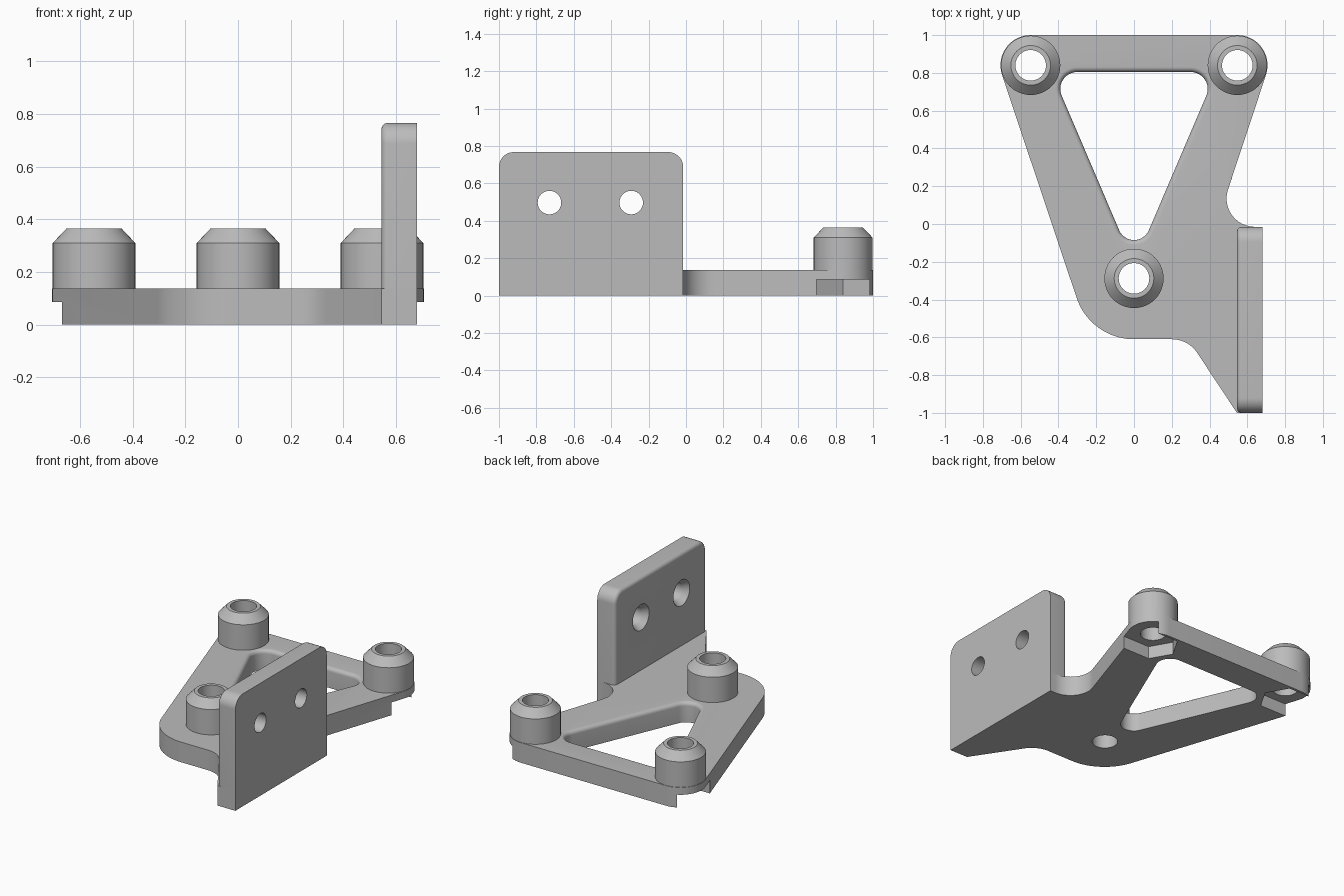
import bpy
import bmesh
from math import sin, cos, radians, pi

if "Cube" in bpy.data.objects:
    bpy.data.objects.remove(bpy.data.objects["Cube"])

grey = bpy.data.materials.new("matte_grey")
grey.use_nodes = True
grey.diffuse_color = (0.5, 0.5, 0.5, 1)
grey.node_tree.nodes["Principled BSDF"].inputs["Base Color"].default_value = (0.5, 0.5, 0.5, 1)

PLATE_H = 0.137
REAR_X, REAR_Y = 0.547, 0.84
FRONT_Y = -0.288
BOSSES = {"rear_right_boss": (-REAR_X, REAR_Y),
          "rear_left_boss": (REAR_X, REAR_Y),
          "front_boss": (0, FRONT_Y)}
HOLE_R = 0.081


def arc(cx, cy, r, start, end, n=16):
    """Points along an arc, angles in degrees."""
    angles = [radians(start + (end - start) * i / n) for i in range(n + 1)]
    return [(cx + r * cos(a), cy + r * sin(a)) for a in angles]


def loft(name, rings, closed=False):
    """Skin equal-length rings of 3D points; cap the ends or close the loop."""
    bm = bmesh.new()
    loops = [[bm.verts.new(p) for p in ring] for ring in rings]
    pairs = list(zip(loops, loops[1:])) + ([(loops[-1], loops[0])] if closed else [])
    for a, b in pairs:
        for i in range(len(a)):
            j = (i + 1) % len(a)
            bm.faces.new((a[i], a[j], b[j], b[i]))
    if not closed:
        bm.faces.new(loops[0])
        bm.faces.new(loops[-1])
    bmesh.ops.recalc_face_normals(bm, faces=bm.faces)
    mesh = bpy.data.meshes.new(name)
    bm.to_mesh(mesh)
    bm.free()
    mesh.materials.append(grey)
    obj = bpy.data.objects.new(name, mesh)
    bpy.context.collection.objects.link(obj)
    return obj


def prism(name, outline, z0, z1):
    return loft(name, [[(x, y, z) for x, y in outline] for z in (z0, z1)])


def cut(obj, cutters):
    """Subtract the cutters, apply, and remove them."""
    bpy.context.view_layer.objects.active = obj
    for c in cutters:
        mod = obj.modifiers.new("cut", "BOOLEAN")
        mod.operation, mod.solver, mod.object = "DIFFERENCE", "EXACT", c
        bpy.ops.object.modifier_apply(modifier=mod.name)
        bpy.data.objects.remove(c)


def smooth(obj):
    bpy.ops.object.select_all(action="DESELECT")
    obj.select_set(True)
    bpy.context.view_layer.objects.active = obj
    bpy.ops.object.shade_smooth_by_angle(angle=radians(30))


# Base plate outline, counter-clockwise from the rear left corner
outline = (arc(REAR_X, REAR_Y, 0.16, -18.4, 90)
           + arc(-REAR_X, REAR_Y, 0.16, 90, 198.4)
           + arc(0, -0.29, 0.32, 198.4, 270, 20)
           + arc(0.2, -0.772, 0.162, 90, 35)
           + [(0.545, -1), (0.68, -1), (0.68, -0.015)]
           + arc(0.64, 0.135, 0.15, 270, 161.6))
plate = prism("base_plate", outline, 0, PLATE_H)


# Triangular window with a rounded upper rim
def window(r, z):
    pts = (arc(0.3, 0.715, r, -22.8, 90) + arc(-0.3, 0.715, r, 90, 202.8)
           + arc(0, 0, r - 0.005, 202.8, 337.2))
    return [(x, y, z) for x, y in pts]


RIM = 0.026
rings = [window(0.09, -0.1)]
for k in range(7):
    a = k / 6 * pi / 2
    rings.append(window(0.09 + RIM * (1 - cos(a)), PLATE_H - RIM * (1 - sin(a))))
rings.append(window(0.09 + RIM, 0.3))
cutters = [loft("window_cutter", rings)]

# Screw holes, and nut slots that open at the sides
for x, y in BOSSES.values():
    cutters.append(prism("hole_cutter", arc(x, y, HOLE_R, 0, 352.5, 47), -0.1, 0.3))
for s in (-1, 1):
    half = 0.142
    slot = [(-0.164, 0), (-0.082, -half), (0.3, -half), (0.3, half), (-0.082, half)]
    cutters.append(prism("nut_cutter", [(s * (REAR_X + u), REAR_Y + v) for u, v in slot],
                         -0.1, 0.087))
cut(plate, cutters)
smooth(plate)

# Hollow bosses with a tapered top
profile = [(HOLE_R, PLATE_H), (0.157, PLATE_H), (0.157, 0.31), (0.105, 0.365), (HOLE_R, 0.365)]
for name, (x, y) in BOSSES.items():
    boss = loft(name, [[(px, py, z) for px, py in arc(x, y, r, 0, 352.5, 47)]
                       for r, z in profile], closed=True)
    smooth(boss)

# Upright mounting wall, with its inner edges rounded over
IN_X, OUT_X, EDGE = 0.545, 0.68, 0.025


def wall_ring(x, inset):
    y0, y1, top, r = -1 + inset, -0.015 - inset, 0.767 - inset, 0.08 - inset
    pts = ([(y0, PLATE_H), (y1, PLATE_H)] + arc(y1 - r, top - r, r, 0, 90, 12)
           + arc(y0 + r, top - r, r, 90, 180, 12))
    return [(x, y, z) for y, z in pts]


rings = [wall_ring(OUT_X, 0)]
for k in range(7):
    a = k / 6 * pi / 2
    rings.append(wall_ring(IN_X + EDGE * (1 - sin(a)), EDGE * (1 - cos(a))))
wall = loft("mounting_wall", rings)

# Countersunk wall holes
steps = [(0.4, 0.088), (IN_X, 0.088), (IN_X + 0.04, 0.063), (0.8, 0.063)]
holes = [loft("wall_hole_cutter", [[(x, y, z) for y, z in arc(hy, 0.497, r, 0, 350, 35)]
                                   for x, r in steps])
         for hy in (-0.73, -0.293)]
cut(wall, holes)
smooth(wall)
